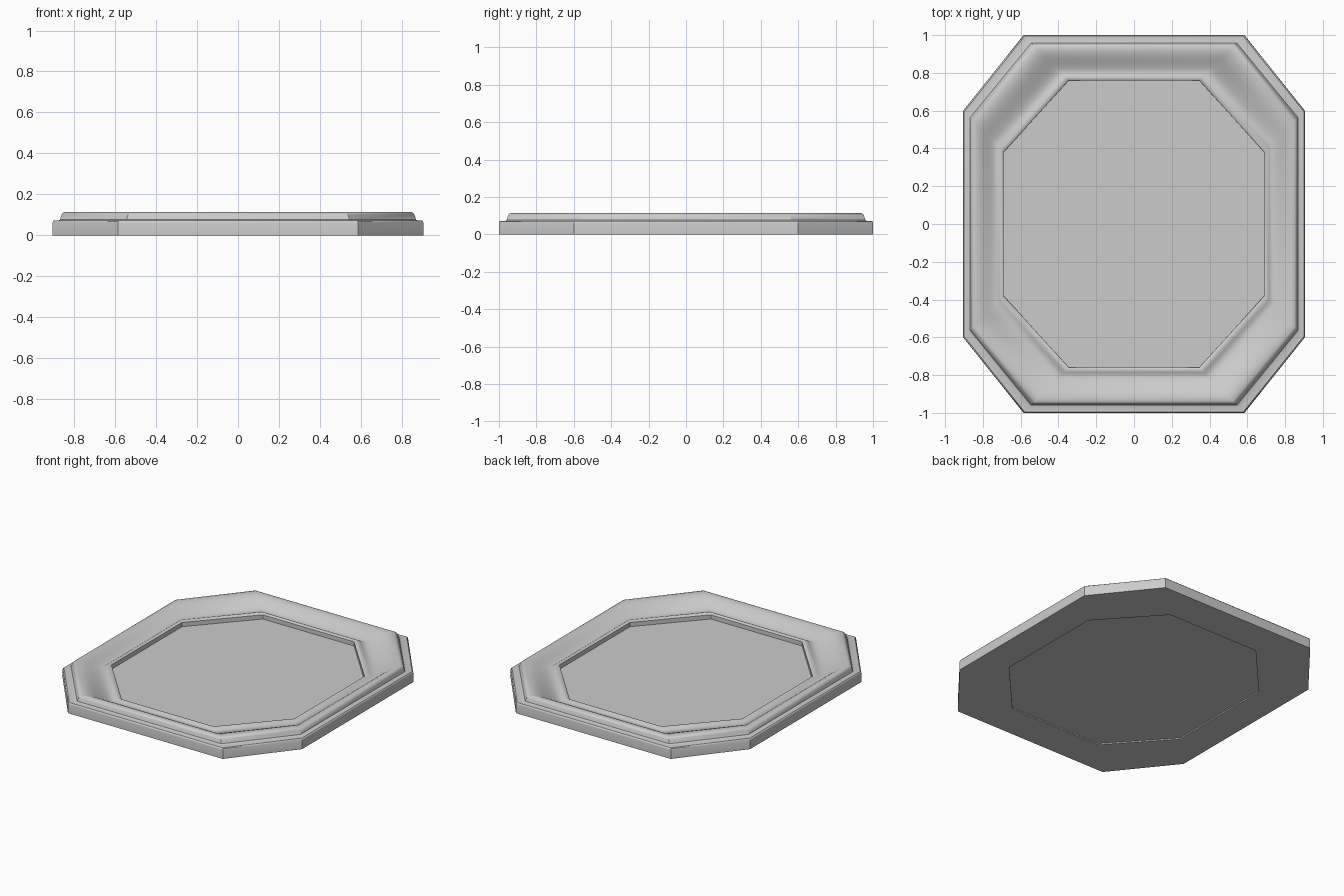
import bpy, bmesh

if "Cube" in bpy.data.objects:
    bpy.data.objects.remove(bpy.data.objects["Cube"])

# Outer and inner outlines: half width, half depth, and where the corner cut starts
OUTER = (0.905, 1.0, 0.585, 0.60)
INNER = (0.69, 0.76, 0.345, 0.38)


def octagon(t):
    """Eight-sided outline blended from outer (t=0) to inner (t=1)."""
    w, d, cx, cy = (a + (b - a) * t for a, b in zip(OUTER, INNER))
    return [(cx, -d), (w, -cy), (w, cy), (cx, d),
            (-cx, d), (-w, cy), (-w, -cy), (-cx, -d)]


def make_object(name, bm):
    bmesh.ops.recalc_face_normals(bm, faces=bm.faces)
    mesh = bpy.data.meshes.new(name)
    bm.to_mesh(mesh)
    bm.free()
    obj = bpy.data.objects.new(name, mesh)
    bpy.context.collection.objects.link(obj)
    bpy.ops.object.select_all(action='DESELECT')
    obj.select_set(True)
    bpy.context.view_layer.objects.active = obj
    bpy.ops.object.shade_smooth_by_angle(angle=0.6)
    return obj


def rings(bm, profile):
    """One octagonal vertex ring per profile point (inset, height)."""
    return [[bm.verts.new((x, y, z)) for x, y in octagon(t)] for t, z in profile]


def bridge(bm, a, b):
    for i in range(8):
        j = (i + 1) % 8
        bm.faces.new((a[i], a[j], b[j], b[i]))


# Moulded frame: stepped edge, raised rim, sloping cove, small inner bead
profile = [(0, 0), (0, 0.060), (0.008, 0.068), (0.025, 0.072), (0.14, 0.072),
           (0.17, 0.077), (0.20, 0.100), (0.225, 0.109), (0.26, 0.113),
           (0.34, 0.112), (0.42, 0.106), (0.52, 0.093), (0.62, 0.078),
           (0.72, 0.065), (0.79, 0.060), (0.84, 0.061), (0.89, 0.068),
           (0.93, 0.072), (0.97, 0.071), (1.0, 0.064), (1.0, 0)]
bm = bmesh.new()
loops = rings(bm, profile)
for a, b in zip(loops, loops[1:] + loops[:1]):
    bridge(bm, a, b)
make_object("moulded_frame", bm)

# Flat panel filling the opening
bm = bmesh.new()
low, high = rings(bm, [(1.0, 0.008), (1.0, 0.035)])
bridge(bm, low, high)
bm.faces.new(low)
bm.faces.new(high)
make_object("flat_panel", bm)
